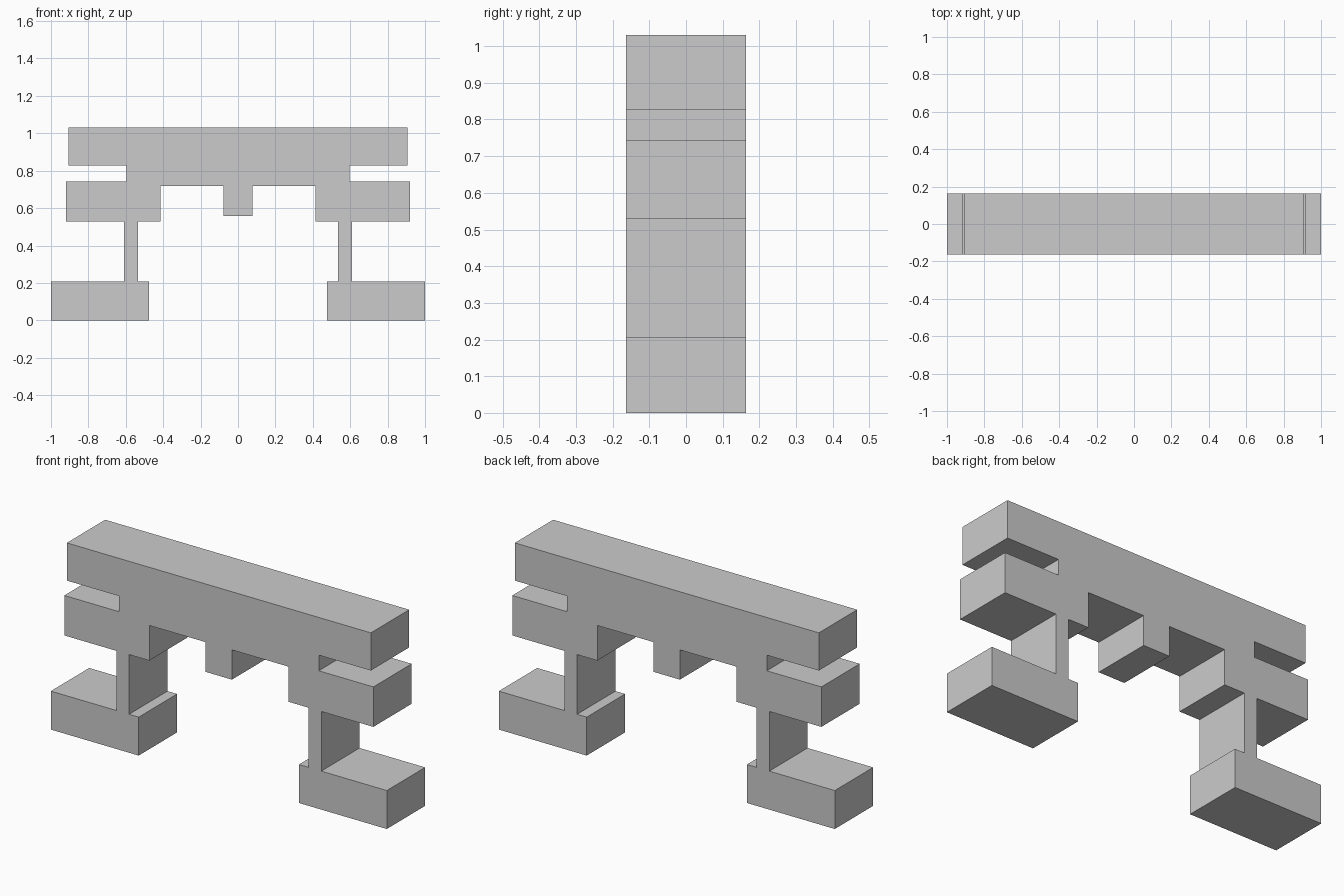
import bpy, bmesh

if "Cube" in bpy.data.objects:
    bpy.data.objects.remove(bpy.data.objects["Cube"])

HALF_DEPTH = 0.163

# Right half of the front outline (x, z), from top centre down to the central tab
half = [
    (0.905, 1.03), (0.905, 0.827),      # top beam end
    (0.595, 0.827), (0.595, 0.743),     # slot under the beam
    (0.92, 0.743), (0.92, 0.528),       # middle block, outer side
    (0.61, 0.528), (0.61, 0.207),       # leg, outer side
    (1.0, 0.207), (1.0, 0.0),           # foot
    (0.477, 0.0), (0.477, 0.207),
    (0.534, 0.207), (0.534, 0.528),     # leg, inner side
    (0.414, 0.528), (0.414, 0.717),     # middle block, inner side
    (0.078, 0.717), (0.078, 0.557),     # central tab
]
outline = half + [(-x, z) for x, z in reversed(half)]

# Extrude the mirrored outline through the full depth
bm = bmesh.new()
face = bm.faces.new([bm.verts.new((x, -HALF_DEPTH, z)) for x, z in outline])
ext = bmesh.ops.extrude_face_region(bm, geom=[face], use_keep_orig=True)
verts = [g for g in ext["geom"] if isinstance(g, bmesh.types.BMVert)]
bmesh.ops.translate(bm, verts=verts, vec=(0, 2 * HALF_DEPTH, 0))
bmesh.ops.recalc_face_normals(bm, faces=bm.faces)

mesh = bpy.data.meshes.new("stepped_arch")
bm.to_mesh(mesh)
bm.free()
bpy.context.collection.objects.link(bpy.data.objects.new("stepped_arch", mesh))
